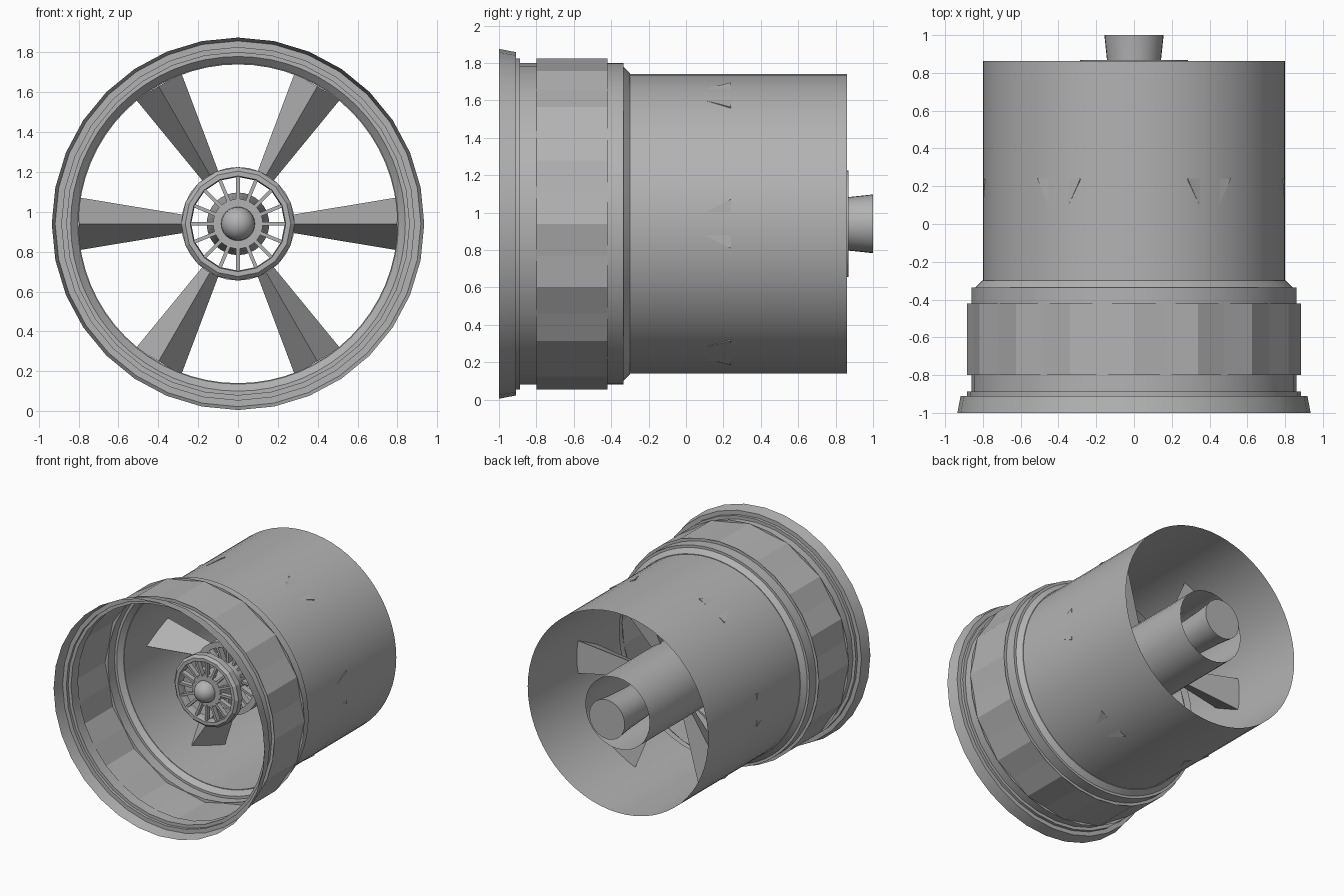
import bpy, bmesh, math
from mathutils import Matrix, Vector

if "Cube" in bpy.data.objects:
    bpy.data.objects.remove(bpy.data.objects["Cube"])

CZ = 0.94  # height of the engine axis
grey = bpy.data.materials.new("mid_grey")
grey.diffuse_color = (0.45, 0.45, 0.45, 1)
grey.use_nodes = True
grey.node_tree.nodes["Principled BSDF"].inputs["Base Color"].default_value = grey.diffuse_color


def finish(name, bm, smooth=None, normals=True):
    if normals:
        bmesh.ops.recalc_face_normals(bm, faces=bm.faces)
    me = bpy.data.meshes.new(name)
    bm.to_mesh(me)
    bm.free()
    me.materials.append(grey)
    ob = bpy.data.objects.new(name, me)
    bpy.context.collection.objects.link(ob)
    if smooth:
        bpy.ops.object.select_all(action='DESELECT')
        ob.select_set(True)
        bpy.context.view_layer.objects.active = ob
        bpy.ops.object.shade_smooth_by_angle(angle=math.radians(smooth))
    return ob


def polar(r, a, y):
    return Vector((r * math.sin(a), y, CZ + r * math.cos(a)))


def lathe(name, profile, n=32, smooth=25, closed=False, flute=None):
    """Revolve (radius, y) points about the y axis; flute lowers every second column."""
    bm = bmesh.new()
    rings = []
    for r, y in profile:
        if r < 1e-5:
            rings.append([bm.verts.new((0, y, CZ))] * n)
            continue
        rings.append([bm.verts.new(polar(flute if flute and i % 2 else r,
                                         math.tau * i / n, y)) for i in range(n)])
    pairs = list(zip(rings, rings[1:])) + ([(rings[-1], rings[0])] if closed else [])
    for a, b in pairs:
        for i in range(n):
            j = (i + 1) % n
            quad = list(dict.fromkeys((a[i], a[j], b[j], b[i])))
            bm.faces.new(quad)
    return finish(name, bm, smooth)


# Outer casing: flared intake lip, steps and the long thin duct
lathe("intake_lip", [(0.935, -1), (0.918, -0.91), (0.885, -0.91),
                     (0.885, -0.887), (0.86, -0.887), (0.86, -0.8)])
lathe("fluted_band", [(0.885, -0.8), (0.885, -0.42)], smooth=None, flute=0.864)
lathe("band_front_edge", [(0.86, -0.8), (0.885, -0.8)], smooth=None)
lathe("band_rear_edge", [(0.86, -0.42), (0.885, -0.42)], smooth=None)
lathe("duct", [(0.86, -0.42), (0.86, -0.335), (0.84, -0.335), (0.805, -0.3),
               (0.8, -0.3), (0.8, 0.862)], n=64)

# Six wedge struts, ridge to the front, tapering to the hub
bm = bmesh.new()
for k in range(6):
    a = math.radians(90 + 60 * k)
    out = polar(1, a, 0) - Vector((0, 0, CZ))
    side = Vector((out.z, 0, -out.x))
    ends = []
    for r, half, y0, y1 in ((0.27, 0.045, 0.09, 0.18), (0.797, 0.132, -0.02, 0.24)):
        c = out * r + Vector((0, 0, CZ))
        ends.append([bm.verts.new(c + side * s + Vector((0, y, 0)))
                     for s, y in ((-half, y1), (0, y0), (half, y1))])
    for i in range(3):
        j = (i + 1) % 3
        bm.faces.new((ends[0][i], ends[0][j], ends[1][j], ends[1][i]))
    bm.faces.new(ends[0])
    bm.faces.new(ends[1])
finish("struts", bm)

# Hub: open rear tube around a core, with a slightly flared tail
lathe("hub_tube", [(0.24, -0.14), (0.285, -0.14), (0.285, 0.868)])
lathe("core", [(0, -0.4), (0.125, -0.4), (0.125, 0.5), (0.143, 0.868),
               (0.157, 1.0), (0, 1.0)])
lathe("nose_ball", [(0.085 * math.sin(t * math.pi / 12),
                     -0.41 - 0.085 * math.cos(t * math.pi / 12)) for t in range(7)], n=24)


# Front wheel and stator: rim plus radial spokes
def spokes(name, y, depth, count=16):
    b = bmesh.new()
    for k in range(count):
        m = (Matrix.Translation((0, y, CZ)) @ Matrix.Rotation(math.tau * k / count, 4, 'Y')
             @ Matrix.Translation((0, 0, 0.18)) @ Matrix.Diagonal((0.018, depth, 0.135, 1)))
        bmesh.ops.create_cube(b, size=1, matrix=m)
    finish(name, b)


lathe("wheel_rim", [(0.235, -0.38), (0.24, -0.42), (0.265, -0.42),
                    (0.285, -0.40), (0.285, -0.35), (0.235, -0.35)],
      n=16, smooth=None, closed=True)
spokes("wheel_spokes", -0.385, 0.04)
spokes("stator_spokes", -0.11, 0.05)
